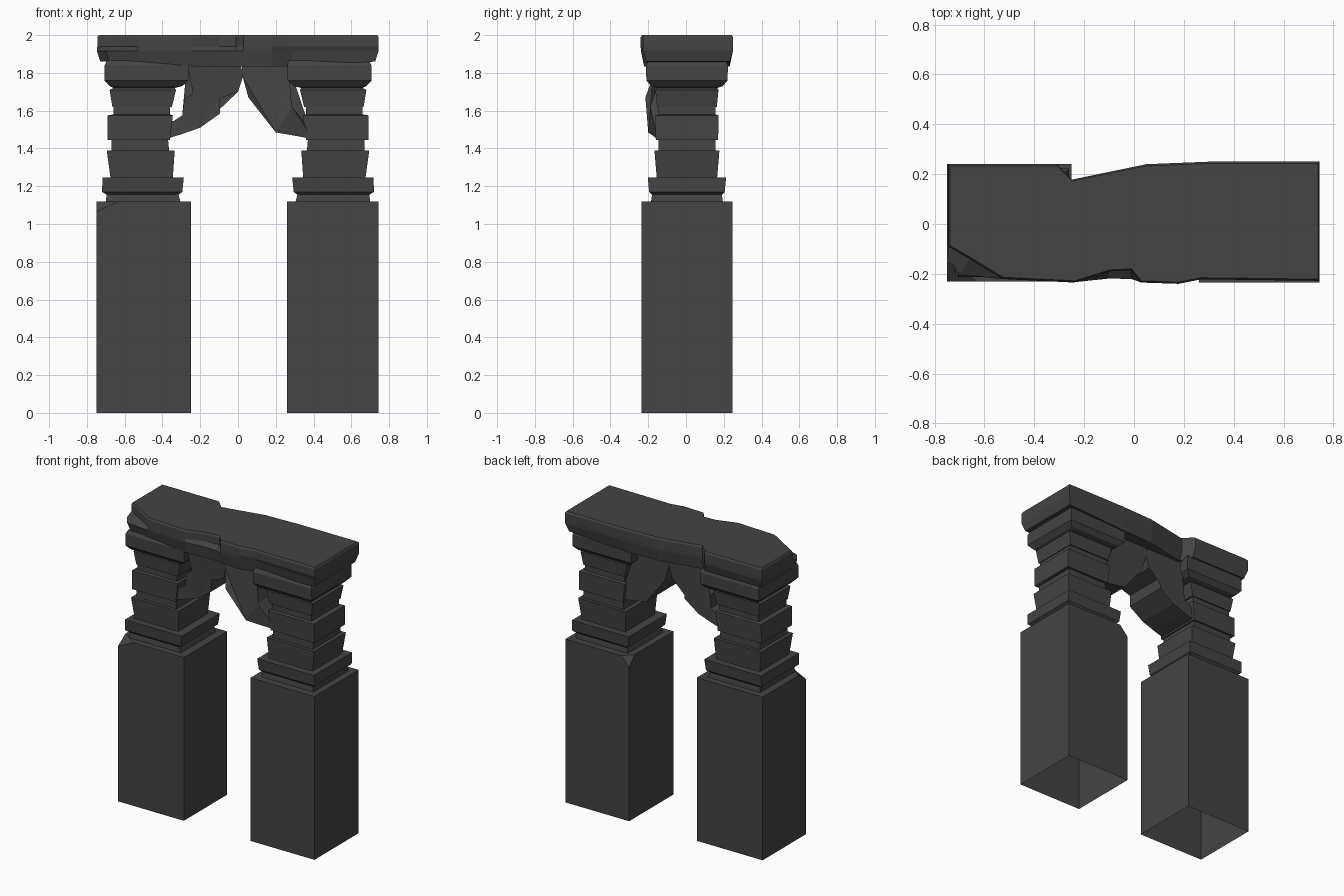
import bpy, bmesh
from mathutils import Vector

stone = bpy.data.materials.new("dark stone")
stone.diffuse_color = (0.058, 0.058, 0.058, 1)


def loft(name, rings, chip=None, open_bottom=False):
    """Skin equal-length rings of points and cap both ends; chip = 3 points of a cut corner."""
    bm = bmesh.new()
    rows = [[bm.verts.new(p) for p in ring] for ring in rings]
    n = len(rows[0])
    for a, b in zip(rows, rows[1:]):
        for i in range(n):
            j = (i + 1) % n
            bm.faces.new((a[i], a[j], b[j], b[i]))
    caps = [bm.faces.new(rows[0]), bm.faces.new(rows[-1])]
    if n > 4:
        bmesh.ops.triangulate(bm, faces=caps)
    if chip:
        a, b, c = (Vector(p) for p in chip)
        no = (b - a).cross(c - a).normalized()
        if no.z < 0:
            no = -no
        bmesh.ops.bisect_plane(bm, geom=bm.verts[:] + bm.edges[:] + bm.faces[:],
                               plane_co=a, plane_no=no, clear_outer=True)
        bmesh.ops.holes_fill(bm, edges=[e for e in bm.edges if e.is_boundary])
    bmesh.ops.recalc_face_normals(bm, faces=bm.faces[:])
    if open_bottom:
        low = [f for f in bm.faces if all(v.co.z < 0.001 for v in f.verts)]
        bmesh.ops.delete(bm, geom=low, context='FACES_ONLY')
    me = bpy.data.meshes.new(name)
    bm.to_mesh(me)
    bm.free()
    me.materials.append(stone)
    ob = bpy.data.objects.new(name, me)
    bpy.context.collection.objects.link(ob)
    return ob


def rect(x0, x1, y0, y1, z):
    return [(x0, y0, z), (x1, y0, z), (x1, y1, z), (x0, y1, z)]


# Hollow plinths, each with one broken top corner
loft("left_plinth", [rect(-.75, -.25, -.23, .24, z) for z in (0, 1.12)],
     [(-.63, -.23, 1.12), (-.75, -.23, 1.065), (-.75, -.15, 1.12)], True)
loft("right_plinth", [rect(.26, .745, -.235, .245, z) for z in (0, 1.12)],
     [(.32, .245, 1.12), (.26, .245, 1.055), (.26, .185, 1.12)], True)

# Stacked, worn columns: height, outer x, inner x, half depth
profile = [(1.12, .70, .305, .19), (1.155, .695, .315, .185), (1.17, .72, .295, .20),
           (1.245, .717, .287, .207), (1.245, .675, .345, .16), (1.39, .695, .335, .172),
           (1.39, .67, .365, .15), (1.445, .67, .37, .15), (1.445, .692, .36, .165),
           (1.575, .69, .345, .168), (1.58, .66, .36, .15), (1.62, .66, .36, .15),
           (1.62, .665, .35, .158), (1.71, .68, .328, .167), (1.72, .66, .335, .16),
           (1.73, .68, .295, .19), (1.76, .708, .262, .215), (1.84, .706, .26, .217),
           (1.865, .695, .27, .205)]
for name, s in (("left_column", -1), ("right_column", 1)):
    loft(name, [rect(s * o, s * i, .005 - d, .005 + d, z) for z, o, i, d in profile])

# Lintel: worn outline at the top, fuller outline lower down
top = [(-.745, -.09), (-.66, -.14), (-.53, -.22), (-.24, -.235), (-.10, -.19), (-.01, -.185),
       (.03, -.235), (.18, -.24), (.27, -.222), (.745, -.228), (.745, .25), (.30, .25),
       (.05, .24), (-.25, .178), (-.31, .24), (-.745, .24)]
mid = [(-.748, -.14), (-.70, -.205), (-.53, -.222), (-.24, -.235), (-.10, -.22), (-.01, -.222),
       (.03, -.235), (.18, -.24), (.29, -.205), (.745, -.228), (.745, .25), (.30, .25),
       (.05, .24), (-.25, .178), (-.31, .24), (-.748, .24)]


def ring(points, z, k):
    return [(x * k, y * (1 - 3 * (1 - k)), z) for x, y in points]


base = [(x, y, 1.86 if abs(x) > .295 else 1.835) for x, y, _ in ring(mid, 0, .975)]
loft("lintel", [base, ring(mid, 1.915, .998), ring(top, 1.94, 1), ring(top, 1.988, 1),
                ring(top, 2.0, .99)])


# Broken arch brackets: x, z outline with front depth per corner
def bracket(name, outline, back):
    loft(name, [[(x, y, z) for x, z, y in outline], [(x, back, z) for x, z, _ in outline]])


bracket("left_bracket", [(-.40, 1.445, -.15), (-.30, 1.475, -.15), (-.20, 1.51, -.15),
                         (-.095, 1.585, -.155), (-.095, 1.665, -.155), (0, 1.70, -.16),
                         (.03, 1.79, -.165), (.01, 1.85, -.17), (-.27, 1.85, -.17),
                         (-.25, 1.80, -.16), (-.24, 1.69, -.155), (-.285, 1.66, -.155),
                         (-.295, 1.575, -.15), (-.34, 1.545, -.15), (-.40, 1.55, -.15)], .15)
bracket("right_bracket", [(.40, 1.45, -.15), (.20, 1.485, -.20), (.055, 1.67, -.215),
                          (.025, 1.78, -.175), (.02, 1.85, -.17), (.265, 1.85, -.17),
                          (.26, 1.69, -.165), (.285, 1.62, -.19), (.345, 1.55, -.155),
                          (.40, 1.55, -.15)], .15)
